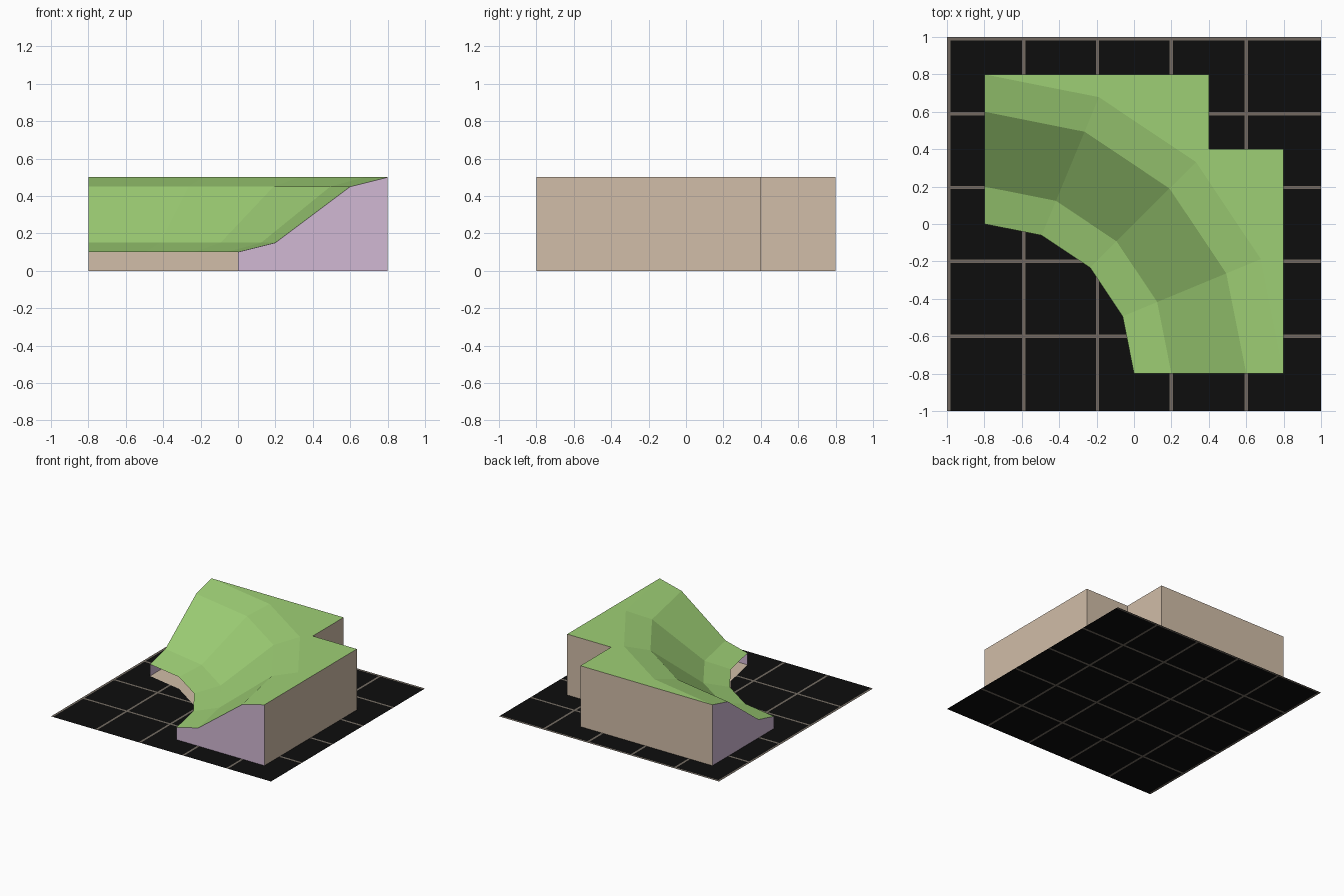
import bpy, bmesh
from math import cos, sin, pi

if "Cube" in bpy.data.objects:
    bpy.data.objects.remove(bpy.data.objects["Cube"])


def material(name, srgb):
    m = bpy.data.materials.new(name)
    lin = [((c / 255 + 0.055) / 1.055) ** 2.4 if c > 10 else c / 255 / 12.92 for c in srgb]
    m.diffuse_color = (*lin, 1)
    m.use_nodes = True
    m.node_tree.nodes["Principled BSDF"].inputs["Base Color"].default_value = m.diffuse_color
    return m


grass = material("grass_green", (158, 207, 117))
tan = material("earth_tan", (209, 189, 168))
mauve = material("end_mauve", (209, 184, 212))
black = material("plate_black", (13, 13, 13))
grey = material("grid_grey", (115, 106, 97))


def make_object(name, polys, *mats, rule=None):
    """Build a mesh from polygons, welding shared corners."""
    bm = bmesh.new()
    for poly in polys:
        bm.faces.new([bm.verts.new(p) for p in poly])
    bmesh.ops.remove_doubles(bm, verts=bm.verts, dist=1e-5)
    if rule:
        for f in bm.faces:
            f.material_index = rule(f.calc_center_median())
    me = bpy.data.meshes.new(name)
    bm.to_mesh(me)
    bm.free()
    for m in mats:
        me.materials.append(m)
    ob = bpy.data.objects.new(name, me)
    bpy.context.collection.objects.link(ob)
    return ob


# Hill profile (radius, height) swept a quarter turn about one corner
C = -0.8
PROFILE = [(0.8, 0.1), (1.0, 0.15), (1.4, 0.45), (1.6, 0.5)]
STEPS = 4


def ring(r, z):
    return [(C + r * cos(i * pi / 2 / STEPS), C + r * sin(i * pi / 2 / STEPS), z)
            for i in range(STEPS + 1)]


rings = [ring(r, z) for r, z in PROFILE]
OUTER = [(0.8, -0.8), (0.8, 0.4), (0.4, 0.4), (0.4, 0.8), (-0.8, 0.8)]

# Grass: curved slope and the level top
slope = [(a[i], b[i], b[i + 1], a[i + 1])
         for a, b in zip(rings, rings[1:]) for i in range(STEPS)]
level = [(x, y, 0.5) for x, y in OUTER] + rings[-1][-2:0:-1]
make_object("grass_slope", slope + [level], grass)

# Outer walls along the notched back
walls = [((x0, y0, 0), (x1, y1, 0), (x1, y1, 0.5), (x0, y0, 0.5))
         for (x0, y0), (x1, y1) in zip(OUTER, OUTER[1:])]
make_object("outer_walls", walls, tan)

# End walls follow the profile; the low inner side stays open
front = [(C + r, C, z) for r, z in PROFILE]
front_end = [(0, C, 0), (0.8, C, 0)] + front[::-1]
left_end = [(y, x, z) for x, y, z in front_end][::-1]
make_object("end_walls", [front_end, left_end], mauve)

# Floor inside the hollow hill
floor = [(x, y, 0.003) for x, y in OUTER] + ring(0.8, 0.003)[::-1]
make_object("inner_floor", [floor], tan)

# Base plate cut into cells with thin grid lines
W = 0.009
bands = [(-1, -1 + 2 * W)] + [(k - W, k + W) for k in (-0.59, -0.195, 0.2, 0.6)]
xs = [v for b in bands for v in b] + [1]


def on_line(v):
    return any(a < v < b for a, b in bands)


ys = [-v for v in xs][::-1]
cells = [((a, c, 0), (b, c, 0), (b, d, 0), (a, d, 0))
         for a, b in zip(xs, xs[1:]) for c, d in zip(ys, ys[1:])]
make_object("base_plate", cells, black, grey,
            rule=lambda c: int(on_line(c.x) or on_line(-c.y)))
